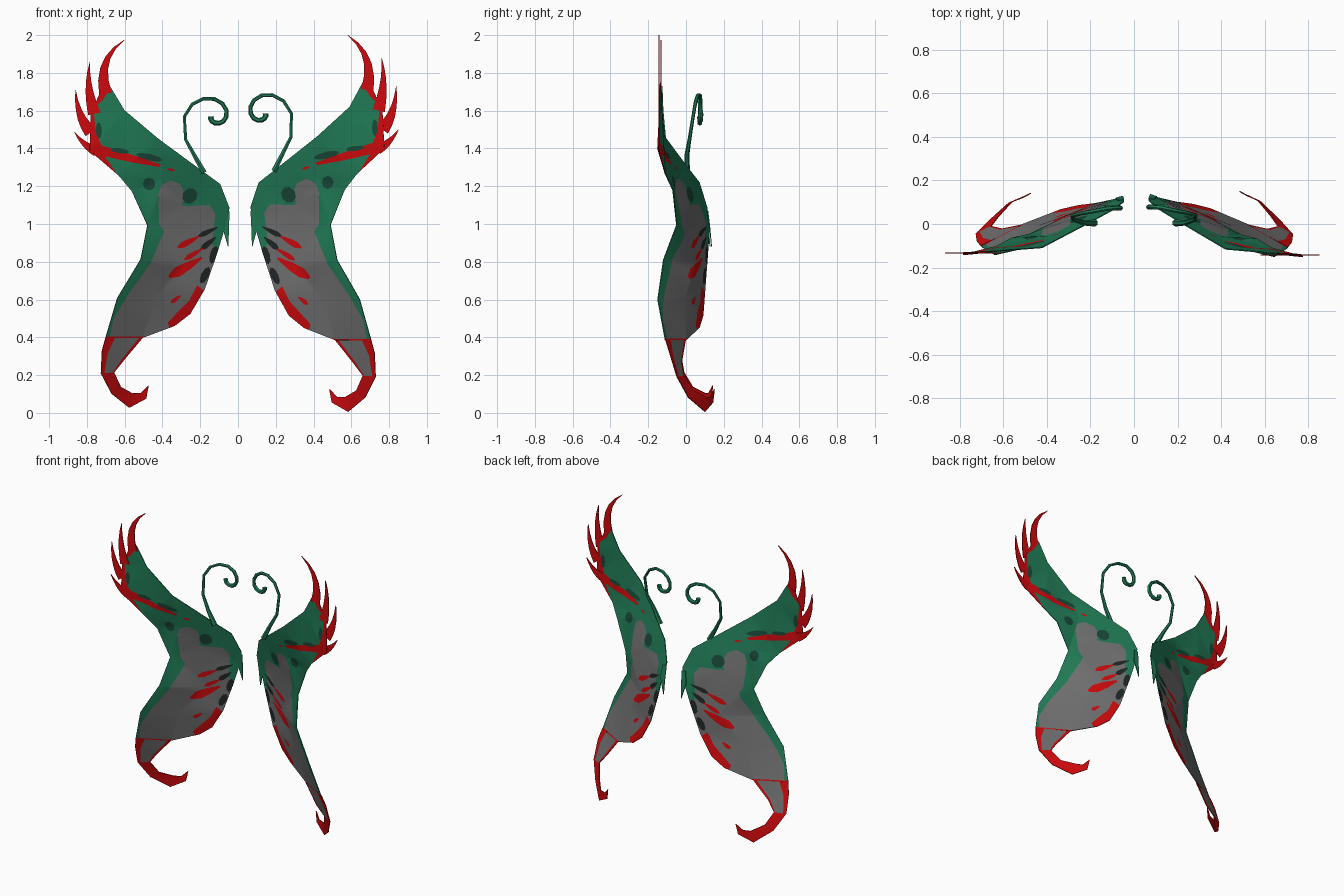
import bpy, bmesh, math
from mathutils import Vector
from mathutils.geometry import delaunay_2d_cdt

if "Cube" in bpy.data.objects:
    bpy.data.objects.remove(bpy.data.objects["Cube"])

COLOURS = {"wing_green": (.015, .2, .095), "membrane_grey": (.165, .165, .165),
           "flame_red": (.62, .003, .004), "spot_dark_green": (.01, .065, .04),
           "vein_black": (.014, .02, .019)}
MATS = []
for name, c in COLOURS.items():
    m = bpy.data.materials.new(name)
    m.diffuse_color = (*c, 1)
    m.use_nodes = True
    m.node_tree.nodes["Principled BSDF"].inputs["Base Color"].default_value = m.diffuse_color
    MATS.append(m)
GREEN, GREY, RED, SPOT, BLACK = range(5)

# Wing blade outline as (x, z, depth), then a few inner fold points
UPPER = [(.066, 1.09, .11), (.11, 1.22, .07), (.225, 1.31, 0), (.42, 1.465, -.115), (.59, 1.62, -.13),
         (.66, 1.75, -.135), (.715, 1.71, -.14), (.765, 1.6, -.14), (.775, 1.4, -.15), (.63, 1.265, -.11)]
LOWER = [(.565, 1.18, -.07), (.49, .995, -.05), (.525, .81, -.12), (.645, .6, -.15), (.705, .385, -.11),
         (.515, .385, 0), (.35, .45, .07), (.27, .515, .09), (.195, .65, .1), (.13, .85, .115), (.09, .99, .125)]
FOLDS = [(.3, 1.1, .02), (.3, .8, .05), (.45, .6, -.01), (.4, 1.25, -.06)]
OUTLINE = UPPER + LOWER
CTRL = OUTLINE + FOLDS
FLAT = [p[:2] for p in OUTLINE]


def blob(cx, cz, rx, rz, deg=0, n=8):
    """Elliptical mark, tilted by deg."""
    a, out = math.radians(deg), []
    for i in range(n):
        u, v = rx * math.cos(math.tau * i / n), rz * math.sin(math.tau * i / n)
        out.append((cx + u * math.cos(a) - v * math.sin(a), cz + u * math.sin(a) + v * math.cos(a)))
    return out


def streak(ax, az, bx, bz, w):
    """Teardrop mark, pointed at a and rounded at b."""
    d = Vector((bx - ax, bz - az))
    s = Vector((-d.y, d.x)).normalized() * w
    return [Vector((ax, az)) + d * t + s * k for t, k in
            ((0, .2), (.4, .8), (.75, 1), (1, .3), (1, -.3), (.75, -1), (.4, -.8), (0, -.2))]


# Painted regions, later ones cover earlier ones
MEMBRANE = [(.14, 1.06), (.17, 1.105), (.29, 1.1), (.43, 1.14), (.43, 1), (.405, .96), (.475, .79),
            (.585, .63), (.665, .49), (.7, .3), (.2, .4), (.1, .78), (.16, .9)]
FLAME = [(.655, 1.745), (.7, 1.675), (.75, 1.63), (.74, 1.5), (.715, 1.43), (.535, 1.37), (.41, 1.325),
         (.42, 1.312), (.565, 1.338), (.7, 1.37), (.64, 1.275), (1, 1.3), (.8, 2.1)]
HEM = [(.235, .67), (.275, .59), (.385, .47), (.37, .4), (.15, .6)]
REGIONS = [(GREY, MEMBRANE), (GREY, blob(.362, 1.16, .07, .08)), (RED, FLAME), (RED, HEM),
           (RED, [(.5, .393), (.72, .393), (.72, .37), (.5, .37)])]
# fingers fan out from the wing root: dark near the root, red beyond
REGIONS += [(BLACK, streak(.13, .985, .23, .935, .014)), (RED, streak(.225, .935, .335, .875, .017)),
            (BLACK, streak(.14, .93, .215, .865, .016)), (RED, streak(.205, .87, .3, .81, .014)),
            (RED, streak(.21, .82, .38, .715, .027)), (RED, streak(.32, .615, .37, .575, .012)),
            (BLACK, blob(.15, .835, .02, .05, 15)), (BLACK, blob(.195, .725, .02, .05, 25))]
# dark spots and the curl inside the membrane hook
REGIONS += [(SPOT, blob(.47, 1.365, .07, .018, 13)), (SPOT, blob(.62, 1.4, .05, .014, 8)),
            (SPOT, blob(.475, 1.22, .032, .035)), (SPOT, blob(.268, 1.155, .038, .045, 30)),
            (SPOT, blob(.725, 1.51, .016, .045)), (RED, blob(.36, 1.297, .02, .007, 15))]


def inside(p, poly):
    hit = False
    for (ax, az), (bx, bz) in zip(poly, poly[1:] + poly[:1]):
        if (az > p[1]) != (bz > p[1]) and p[0] < ax + (p[1] - az) * (bx - ax) / (bz - az):
            hit = not hit
    return hit


def ring(start, n):
    return [(start + i, start + (i + 1) % n) for i in range(n)]


def centre(f, verts):
    return sum((verts[i] for i in f), Vector((0, 0))) / len(f)


# Coarse folded sheet that sets the depth
base = delaunay_2d_cdt([Vector(p[:2]) for p in CTRL], ring(0, len(OUTLINE)), [], 0, 1e-5)
TRIS = [[base[3][i][0] for i in f] for f in base[2] if inside(centre(f, base[0]), FLAT)]


def depth(p):
    best = (-1e9, 0)
    for t in TRIS:
        (ax, az, ay), (bx, bz, by), (cx, cz, cy) = (CTRL[i] for i in t)
        d = (bz - cz) * (ax - cx) + (cx - bx) * (az - cz)
        if abs(d) > 1e-9:
            u = ((bz - cz) * (p[0] - cx) + (cx - bx) * (p[1] - cz)) / d
            v = ((cz - az) * (p[0] - cx) + (ax - cx) * (p[1] - cz)) / d
            w = 1 - u - v
            best = max(best, (min(u, v, w), u * ay + v * by + w * cy))
    return best[1]


# Blade split along the folds and the colour borders
verts2, edges2 = [Vector(p[:2]) for p in CTRL], ring(0, len(OUTLINE))
for t in TRIS:
    edges2 += [(t[i], t[(i + 1) % 3]) for i in range(3)]
for _, poly in REGIONS:
    edges2 += ring(len(verts2), len(poly))
    verts2 += [Vector(p) for p in poly]
cut = delaunay_2d_cdt(verts2, edges2, [], 0, 1e-5)
BLADE = []
for f in cut[2]:
    c = centre(f, cut[0])
    if inside(c, FLAT):
        BLADE.append((f, ([GREEN] + [m for m, poly in REGIONS if inside(c, poly)])[-1]))
BLADE_PTS = {i: (cut[0][i].x, depth(cut[0][i]), cut[0][i].y) for f, _ in BLADE for i in f}


def place(side, x, y, z):
    """Right side as drawn; left side mirrored and tilted slightly."""
    if side > 0:
        return Vector((x, y, z))
    return Vector((-(1.03 * x - .025 + .03 * max(0, z - 1)), y * .94, z - .024 * (z - .9)))


def add(name, data):
    ob = bpy.data.objects.new(name, data)
    bpy.context.collection.objects.link(ob)
    bpy.ops.object.select_all(action='DESELECT')
    ob.select_set(True)
    bpy.context.view_layer.objects.active = ob
    return ob


def sheet(name, side, points, faces, thick=.005):
    bm = bmesh.new()
    vs = {k: bm.verts.new(place(side, *p)) for k, p in points.items()}
    for f, m in faces:
        bm.faces.new([vs[i] for i in f]).material_index = m
    bmesh.ops.recalc_face_normals(bm, faces=bm.faces)
    me = bpy.data.meshes.new(name)
    bm.to_mesh(me)
    bm.free()
    for m in MATS:
        me.materials.append(m)
    ob = add(name, me)
    mod = ob.modifiers.new("thickness", 'SOLIDIFY')
    mod.thickness, mod.offset = thick, 0
    bpy.ops.object.modifier_apply(modifier=mod.name)
    bpy.ops.object.shade_smooth_by_angle(angle=math.radians(30))


def ribbon(name, side, path, colour, across=(-1, 1), lean=0):
    """Flat strip along a path of (x, y, z, half width)."""
    pts, faces, n = {}, [], len(across)
    for i, (x, y, z, w) in enumerate(path):
        a, b = path[max(i - 1, 0)], path[min(i + 1, len(path) - 1)]
        t = Vector((b[0] - a[0], b[2] - a[2])).normalized()
        if lean and i == 0:
            t = Vector((0, -1))
        for j, s in enumerate(across):
            pts[i * n + j] = (x - t.y * w * s, y + lean * t.y * w * s, z + t.x * w * s)
            if i and j:
                k = i * n + j
                faces.append(((k, k - 1, k - n - 1, k - n), colour(i, j)))
    sheet(name, side, pts, faces)


# Tail centreline and flame tips (root, bend, tip, half width)
TAIL = [(.61, -.055, .385, .095), (.667, -.055, .29, .062), (.695, -.03, .195, .034), (.65, .025, .1, .03),
        (.575, .105, .045, .04), (.51, .135, .07, .02), (.485, .15, .125, .001)]
TIPS = [((.685, 1.71), (.725, 1.9), (.58, 2), .032), ((.745, 1.6), (.785, 1.75), (.76, 1.88), .032),
        ((.765, 1.5), (.835, 1.58), (.838, 1.73), .035), ((.74, 1.4), (.8, 1.42), (.85, 1.5), .03)]
BARB = [(.08, .115, 1.07, .014), (.088, .125, .99, .018), (.075, .135, .88, .001)]


def feeler(name, side):
    """Stem that runs into a shrinking spiral."""
    path = [(.19, .005, 1.28, 1.5), (.235, .005, 1.37, 1.1), (.28, .02, 1.46, .85)]
    for i in range(13):
        t = i * math.pi / 6
        r = .158 * math.exp(-.32 * t)
        path.append((.125 + r * math.cos(t), min(.078, .04 + .022 * t), 1.585 + r * math.sin(t), .8 + .05 * i))
    cu = bpy.data.curves.new(name, 'CURVE')
    cu.dimensions = '3D'
    cu.bevel_depth, cu.bevel_resolution, cu.use_fill_caps = .011, 1, True
    sp = cu.splines.new('POLY')
    sp.points.add(len(path) - 1)
    for pt, (x, y, z, r) in zip(sp.points, path):
        pt.co = (*place(side, x, y, z), 1)
        pt.radius = r
    cu.materials.append(MATS[GREEN])
    add(name, cu)
    bpy.ops.object.convert(target='MESH')
    bpy.ops.object.shade_smooth_by_angle(angle=math.radians(40))


for side, label in ((1, "right"), (-1, "left")):
    sheet(label + "_wing", side, BLADE_PTS, BLADE)
    # red tail with a grey core near the wing
    ribbon(label + "_tail", side, TAIL, lambda i, j: GREY if i < 3 and j == 2 else RED, (-1, -.8, .5, 1), .55)
    for n, (a, b, c, w) in enumerate(TIPS):
        path = []
        for i in range(6):
            t = i / 5
            x, z = ((1 - t) ** 2 * a[k] + 2 * t * (1 - t) * b[k] + t * t * c[k] for k in (0, 1))
            path.append((x, -.142, z, w * (1 - t) + .001))
        ribbon(f"{label}_flame_tip_{n + 1}", side, path, lambda i, j: RED)
    ribbon(label + "_root_barb", side, BARB, lambda i, j: GREEN)
    feeler(label + "_feeler", side)
